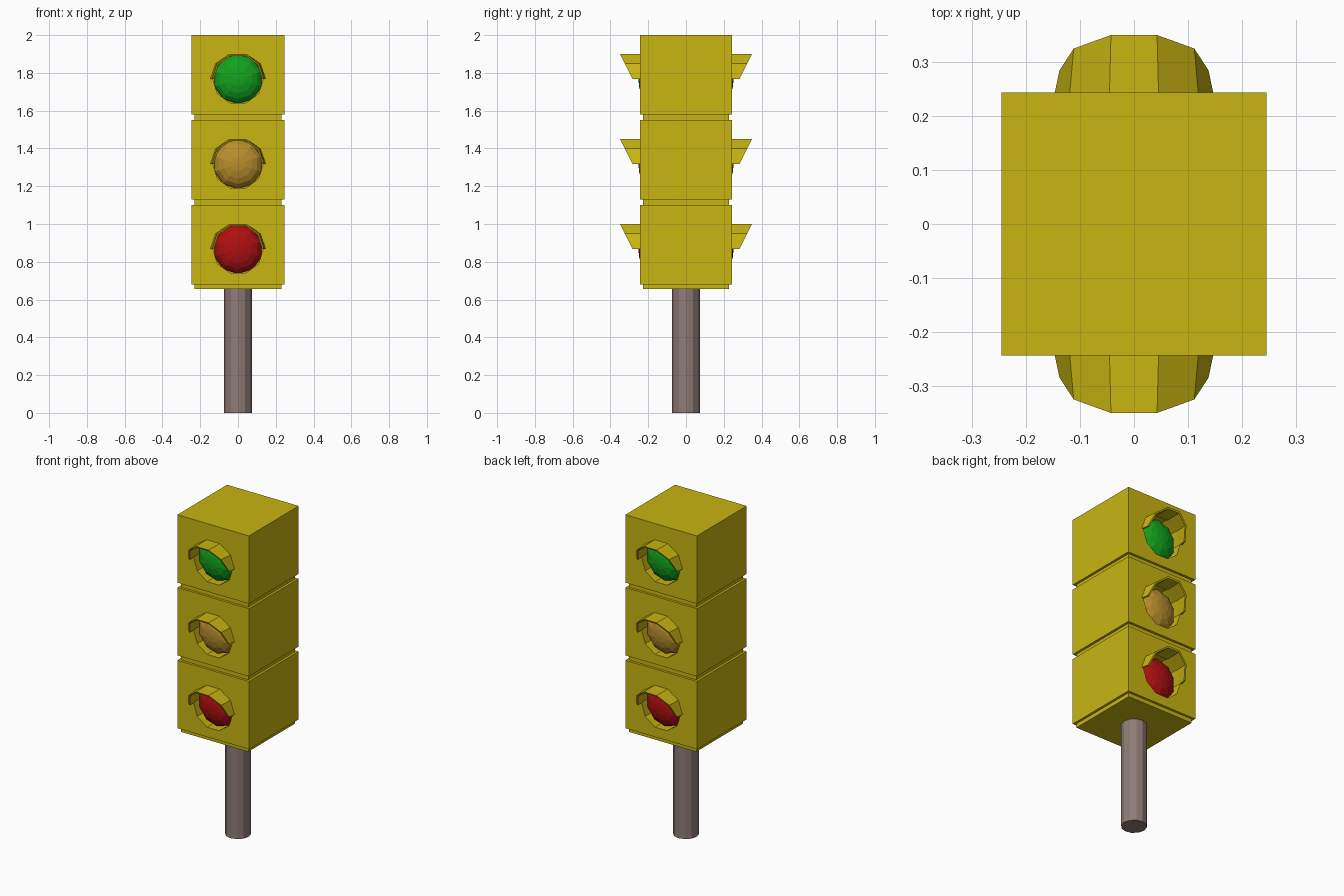
import bpy, bmesh
from math import sin, cos, radians
from mathutils import Matrix, Vector

cube = bpy.data.objects.get("Cube")
if cube:
    bpy.data.objects.remove(cube, do_unlink=True)

HALF_X, HALF_Y = 0.245, 0.243
HEIGHT, PITCH, BASE = 0.42, 0.45, 0.68
LENS_R, HOLE_R = 0.132, 0.134
SIDES = 10


def material(name, rgb):
    m = bpy.data.materials.new(name)
    m.use_nodes = True
    m.diffuse_color = (*rgb, 1)
    bsdf = m.node_tree.nodes["Principled BSDF"]
    bsdf.inputs["Base Color"].default_value = (*rgb, 1)
    bsdf.inputs["Roughness"].default_value = 0.8
    return m


YELLOW = material("housing yellow", (0.58, 0.46, 0.006))
GREEN = material("green lens", (0.006, 0.36, 0.012))
AMBER = material("amber lens", (0.48, 0.27, 0.026))
RED = material("red lens", (0.42, 0.005, 0.006))
POLE = material("pole grey", (0.27, 0.20, 0.185))


def finish(name, bm, mat):
    bmesh.ops.recalc_face_normals(bm, faces=bm.faces)
    mesh = bpy.data.meshes.new(name)
    bm.to_mesh(mesh)
    bm.free()
    mesh.materials.append(mat)
    obj = bpy.data.objects.new(name, mesh)
    bpy.context.collection.objects.link(obj)
    return obj


def box(name, hx, hy, z0, z1):
    bm = bmesh.new()
    bmesh.ops.create_cube(bm, size=1)
    bmesh.ops.scale(bm, vec=(2 * hx, 2 * hy, z1 - z0), verts=bm.verts)
    bmesh.ops.translate(bm, vec=(0, 0, (z0 + z1) / 2), verts=bm.verts)
    return finish(name, bm, YELLOW)


def ring_point(r, i, y, z):
    a = radians(360 / SIDES * i)
    return Vector((r * cos(a), y, z + r * sin(a)))


def cut_socket(housing, side, z):
    """Sink a ten-sided socket into one face of the housing."""
    bm = bmesh.new()
    loops = [[bm.verts.new(ring_point(HOLE_R, i, side * y, z)) for i in range(SIDES)]
             for y in (0.165, 0.3)]
    for loop in loops:
        bm.faces.new(loop)
    for i in range(SIDES):
        j = (i + 1) % SIDES
        bm.faces.new((loops[0][i], loops[0][j], loops[1][j], loops[1][i]))
    cutter = finish("socket_cutter", bm, YELLOW)
    cutter.hide_render = True
    mod = housing.modifiers.new("socket", "BOOLEAN")
    mod.operation, mod.solver, mod.object = "DIFFERENCE", "EXACT", cutter
    bpy.context.view_layer.objects.active = housing
    bpy.ops.object.modifier_apply(modifier=mod.name)
    bpy.data.objects.remove(cutter, do_unlink=True)


def lens(name, side, z, mat):
    """Flattened faceted dome, bulging just past the housing face."""
    bm = bmesh.new()
    bmesh.ops.create_uvsphere(bm, u_segments=SIDES, v_segments=10, radius=LENS_R)
    back = [v for v in bm.verts if v.co.z < -0.001]
    bmesh.ops.delete(bm, geom=back, context="VERTS")
    bmesh.ops.scale(bm, vec=(1, 1, 0.07 / LENS_R), verts=bm.verts)
    bmesh.ops.rotate(bm, cent=(0, 0, 0), verts=bm.verts,
                     matrix=Matrix.Rotation(radians(-90 * side), 3, "X"))
    bmesh.ops.translate(bm, vec=(0, side * 0.182, z), verts=bm.verts)
    obj = finish(name, bm, mat)
    # keep the open dome facing outward
    if sum(p.normal.y for p in obj.data.polygons) * side < 0:
        obj.data.flip_normals()


def visor(name, side, z):
    """Upper half ring with a slanted front edge and a slight taper."""
    bm = bmesh.new()
    rows = []
    for i in range(SIDES // 2 + 1):
        row = []
        for r_base, r_tip in ((0.147, 0.138), (0.134, 0.128)):
            tip = ring_point(r_tip, i, 0, z)
            tip.y = 0.35 - 0.5 * (z + 0.132 - tip.z)
            base = ring_point(r_base, i, HALF_Y - 0.002, z)
            base.z = tip.z
            row += [base, tip]
        for p in row:
            p.y *= side
        outer_base, outer_tip, inner_base, inner_tip = [bm.verts.new(p) for p in row]
        rows.append((outer_base, outer_tip, inner_tip, inner_base))
    for a, b in zip(rows, rows[1:]):
        for k in range(4):
            n = (k + 1) % 4
            bm.faces.new((a[k], a[n], b[n], b[k]))
    bm.faces.new(rows[0])
    bm.faces.new(rows[-1])
    finish(name, bm, YELLOW)


# Pole
bm = bmesh.new()
bmesh.ops.create_cone(bm, cap_ends=True, segments=12, radius1=0.073,
                      radius2=0.073, depth=0.66)
bmesh.ops.translate(bm, vec=(0, 0, 0.33), verts=bm.verts)
finish("pole", bm, POLE)

# Three stacked housings, each on a slightly smaller spacer
for n, (label, mat) in enumerate((("red", RED), ("amber", AMBER), ("green", GREEN))):
    z0 = BASE + n * PITCH
    centre = z0 + 0.188
    box(label + "_spacer", 0.23, 0.228, z0 - (0.025 if n == 0 else 0.03), z0)
    housing = box(label + "_housing", HALF_X, HALF_Y, z0, z0 + HEIGHT)
    for face, side in (("front", -1), ("back", 1)):
        cut_socket(housing, side, centre)
        lens(f"{label}_{face}_lens", side, centre, mat)
        visor(f"{label}_{face}_visor", side, centre)
